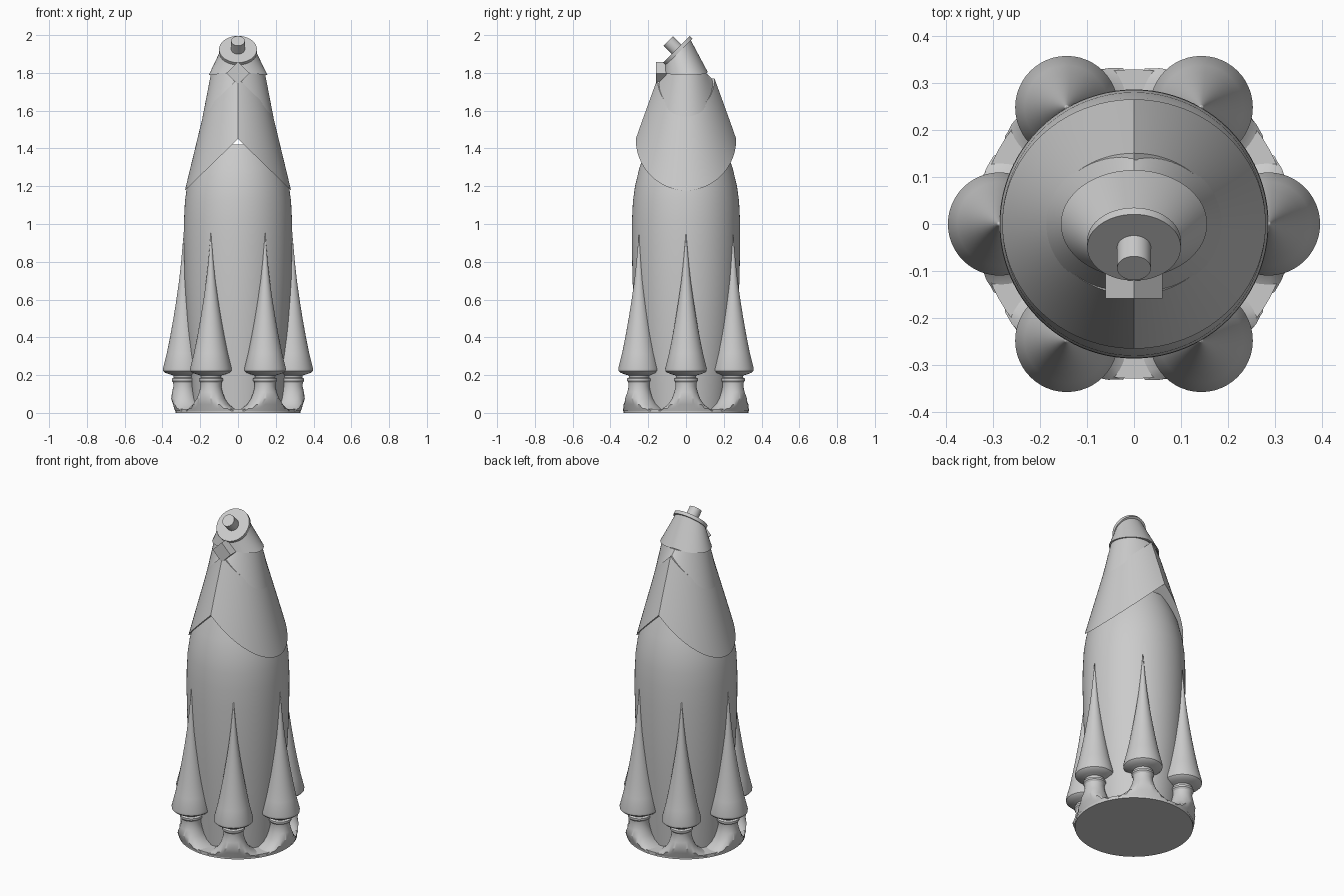
import bpy, bmesh, math
from mathutils import Vector, Matrix

cube = bpy.data.objects.get("Cube")
if cube:
    bpy.data.objects.remove(cube, do_unlink=True)

grey = bpy.data.materials.new("plain grey")
grey.use_nodes = True
colour = (0.6, 0.6, 0.6, 1)
grey.diffuse_color = colour
grey.node_tree.nodes["Principled BSDF"].inputs["Base Color"].default_value = colour


def finish(name, bm):
    bmesh.ops.remove_doubles(bm, verts=bm.verts, dist=0.0001)
    bmesh.ops.recalc_face_normals(bm, faces=bm.faces)
    mesh = bpy.data.meshes.new(name)
    bm.to_mesh(mesh)
    bm.free()
    mesh.materials.append(grey)
    for poly in mesh.polygons:
        poly.use_smooth = True
    mesh.set_sharp_from_angle(angle=math.radians(32))
    obj = bpy.data.objects.new(name, mesh)
    bpy.context.collection.objects.link(obj)
    return obj


def loft(name, rings):
    """Skin a list of equally sized closed rings."""
    bm = bmesh.new()
    loops = [[bm.verts.new(p) for p in ring] for ring in rings]
    n = len(loops[0])
    for a, b in zip(loops, loops[1:]):
        for i in range(n):
            j = (i + 1) % n
            bm.faces.new((a[i], a[j], b[j], b[i]))
    return finish(name, bm)


def ring(rx, ry, z, drop=0.0, n=96, centre=(0, 0)):
    """Ellipse whose height falls away to both sides by the drop rate."""
    pts = []
    for i in range(n):
        a = math.tau * i / n
        x, y = rx * math.cos(a), ry * math.sin(a)
        pts.append(Vector((x + centre[0], y + centre[1], z - drop * abs(x))))
    return pts


def disc(name, radius, depth, centre, turn):
    bm = bmesh.new()
    bmesh.ops.create_cone(bm, cap_ends=True, segments=64, radius1=radius, radius2=radius,
                          depth=depth, matrix=Matrix.Translation(centre) @ turn)
    return finish(name, bm)


# Base plate and main hull
disc("base_plate", 0.33, 0.02, (0, 0, 0.01), Matrix())
hull = [(0, 0.01), (0.235, 0.01), (0.25, 0.2), (0.27, 0.45), (0.283, 0.7), (0.287, 0.9),
        (0.286, 1.02), (0.281, 1.12), (0.27, 1.2), (0.246, 1.3), (0.2, 1.42), (0, 1.42)]
loft("hull", [ring(r, r, z) for r, z in hull])

# Six boosters: flared foot, collar and concave spire
booster = [(0.15, 0.01), (0.125, 0.022), (0.095, 0.045), (0.075, 0.075), (0.062, 0.11),
           (0.055, 0.14), (0.056, 0.16), (0.063, 0.17), (0.063, 0.182), (0.053, 0.188),
           (0.055, 0.198), (0.075, 0.204), (0.1, 0.213), (0.109, 0.222), (0.11, 0.235),
           (0.09, 0.315), (0.073, 0.4), (0.055, 0.5), (0.039, 0.6), (0.025, 0.7),
           (0.014, 0.8), (0.006, 0.89), (0, 0.96)]
for k in range(6):
    angle = math.tau * k / 6
    spot = (0.287 * math.cos(angle), 0.287 * math.sin(angle))
    rings = [ring(r, r, z, n=48, centre=spot) for r, z in booster]
    for p in (p for loop in rings for p in loop):
        reach = math.hypot(p.x, p.y)
        limit = 0.33 + 0.025 * min(p.z / 0.08, 1)
        if p.z < 0.12 and reach > limit:
            p.x *= limit / reach
            p.y *= limit / reach
    loft("booster_%d" % (k + 1), rings)

# Upper shell with rims folded along the centre line
FOLD = 0.97
loft("upper_shell", [ring(0, 0, 1.45, FOLD), ring(0.281, 0.266, 1.45, FOLD),
                     ring(0.248, 0.229, 1.555, FOLD), ring(0.18, 0.151, 1.77, FOLD),
                     ring(0, 0, 1.77, FOLD)])

# Neck collar: folded lower rim, level upper rim
loft("neck_collar", [ring(0, 0, 1.75, FOLD), ring(0.187, 0.157, 1.75, FOLD),
                     ring(0.143, 0.11, 1.797), ring(0, 0, 1.797)])

# Slanted nose, disc and knob
tilt = Matrix.Rotation(math.radians(45), 4, "X")
place = Matrix.Translation((0, -0.043, 1.918)) @ tilt
tip = [place @ p for p in ring(0.09, 0.09, 0)]
tip_mid = [place @ p for p in ring(0, 0, 0)]
loft("nose", [ring(0, 0, 1.805, 0.11), ring(0.156, 0.115, 1.805, 0.11), tip, tip_mid])
disc("nose_disc", 0.1, 0.02, (0, -0.043, 1.918), tilt)
disc("nose_knob", 0.036, 0.08, (0, -0.066, 1.941), tilt)

# Diamond block on the front of the collar
bm = bmesh.new()
bmesh.ops.create_cube(bm, size=1, matrix=Matrix.Translation((0, -0.118, 1.797))
                      @ Matrix.Rotation(math.radians(45), 4, "Y")
                      @ Matrix.Diagonal((0.086, 0.082, 0.086, 1)))
finish("front_block", bm)
